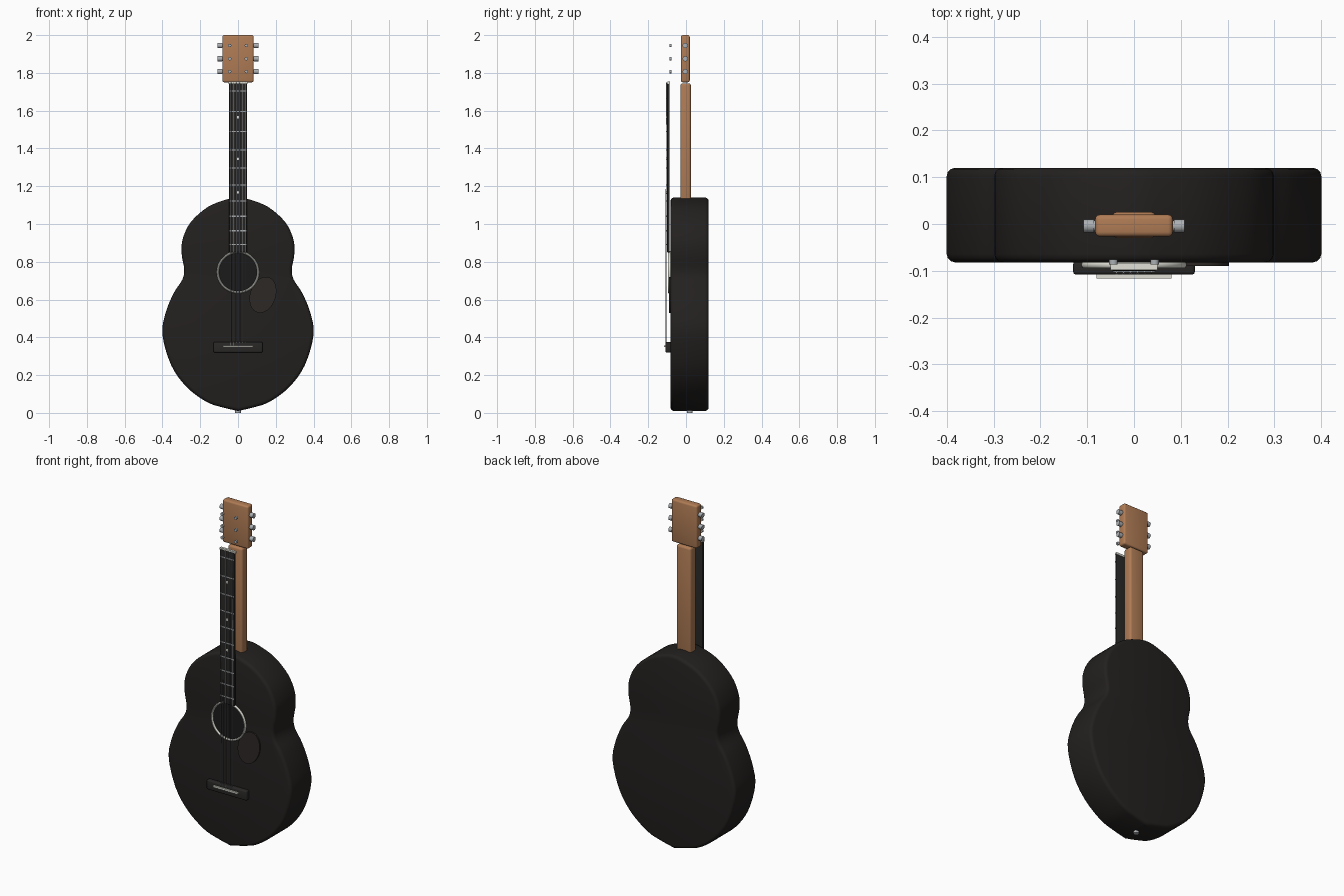
import bpy, bmesh, math
from mathutils import Vector, Matrix

if "Cube" in bpy.data.objects:
    bpy.data.objects.remove(bpy.data.objects["Cube"])


def mat(name, rgb):
    m = bpy.data.materials.new(name)
    m.diffuse_color = (*rgb, 1)
    m.use_nodes = True
    m.node_tree.nodes["Principled BSDF"].inputs["Base Color"].default_value = m.diffuse_color
    return m


BLACK = mat("black_lacquer", (0.017, 0.015, 0.014))
EBONY = mat("ebony", (0.022, 0.021, 0.020))
GUARD = mat("guard_brown", (0.025, 0.021, 0.019))
HOLE = mat("hole_dark", (0.012, 0.011, 0.011))
WOOD = mat("neck_wood", (0.43, 0.20, 0.09))
IVORY = mat("ivory", (0.75, 0.75, 0.68))
METAL = mat("metal", (0.42, 0.44, 0.46))
STEEL = mat("string_steel", (0.25, 0.25, 0.26))


def finish(name, bm, material, smooth=True):
    bmesh.ops.recalc_face_normals(bm, faces=bm.faces)
    me = bpy.data.meshes.new(name)
    bm.to_mesh(me)
    bm.free()
    ob = bpy.data.objects.new(name, me)
    bpy.context.collection.objects.link(ob)
    me.materials.append(material)
    if smooth:
        bpy.ops.object.select_all(action='DESELECT')
        ob.select_set(True)
        bpy.context.view_layer.objects.active = ob
        bpy.ops.object.shade_smooth_by_angle(angle=math.radians(35))
    return ob


def box(name, lo, hi, material, bevel=0.0):
    lo, hi = Vector(lo), Vector(hi)
    bm = bmesh.new()
    bmesh.ops.create_cube(bm, size=1, matrix=Matrix.Translation((lo + hi) / 2)
                          @ Matrix.Diagonal((*(hi - lo), 1)))
    if bevel:
        bmesh.ops.bevel(bm, geom=bm.edges[:], offset=bevel, segments=3,
                        profile=0.5, affect='EDGES')
    return finish(name, bm, material, bool(bevel))


def rod(name, a, b, r, material, segs=24):
    a, b = Vector(a), Vector(b)
    d = b - a
    bm = bmesh.new()
    bmesh.ops.create_cone(bm, cap_ends=True, segments=segs, radius1=r, radius2=r, depth=d.length,
                          matrix=Matrix.Translation((a + b) / 2)
                          @ d.to_track_quat('Z', 'Y').to_matrix().to_4x4())
    return finish(name, bm, material)


def spline(pts, steps):
    out = []
    for p0, p1, p2, p3 in zip(pts, pts[1:], pts[2:], pts[3:]):
        for i in range(steps):
            t = i / steps
            out.append(0.5 * (2 * p1 + (p2 - p0) * t + (2 * p0 - 5 * p1 + 4 * p2 - p3) * t * t
                              + (3 * p1 - p0 - 3 * p2 + p3) * t ** 3))
    return out + [pts[-2]]


# body: mirrored half outline, extruded and rounded at both rims
half = [(-0.08, -0.01), (0, 0.01), (0.085, 0.03), (0.17, 0.06), (0.275, 0.14), (0.355, 0.255),
        (0.40, 0.415), (0.383, 0.53), (0.34, 0.635), (0.295, 0.705), (0.285, 0.76), (0.298, 0.84),
        (0.293, 0.92), (0.25, 1.01), (0.16, 1.09), (0.06, 1.13), (0, 1.14), (-0.06, 1.13)]
right = spline([Vector(p) for p in half], 4)
outline = right + [Vector((-p.x, p.y)) for p in right[-2:0:-1]]
bm = bmesh.new()
front = bm.faces.new([bm.verts.new((p.x, -0.082, p.y)) for p in outline])
ext = bmesh.ops.extrude_face_region(bm, geom=[front], use_keep_orig=True)
bmesh.ops.translate(bm, vec=(0, 0.202, 0),
                    verts=[v for v in ext["geom"] if isinstance(v, bmesh.types.BMVert)])
rims = [e for e in bm.edges if abs(e.verts[0].co.y - e.verts[1].co.y) < 1e-4]
bmesh.ops.bevel(bm, geom=rims, offset=0.018, segments=3, profile=0.5,
                affect='EDGES', clamp_overlap=False)
finish("body", bm, BLACK)
rod("end_pin", (0, 0.02, 0), (0, 0.02, 0.03), 0.015, METAL)

# neck and headstock
box("neck", (-0.047, -0.03, 1.08), (0.047, 0.026, 1.745), WOOD, 0.012)
box("headstock", (-0.083, -0.027, 1.75), (0.083, 0.02, 2.0), WOOD, 0.01)

# fingerboard, nut, frets, position dots
box("fingerboard", (-0.047, -0.1, 0.85), (0.047, -0.087, 1.745), EBONY, 0.002)
box("nut", (-0.05, -0.098, 1.742), (0.05, -0.084, 1.754), IVORY)
z, step = 1.705, 0.11
for i in range(10):
    box(f"fret_{i + 1}", (-0.045, -0.103, z - 0.003), (0.045, -0.099, z + 0.003), METAL)
    z, step = z - step, step * 0.95
for i, z in enumerate((1.565, 1.345, 1.167)):
    rod(f"position_dot_{i + 1}", (0, -0.098, z), (0, -0.102, z), 0.007, IVORY, 16)

# soundhole and rosette ring
rod("soundhole", (0, -0.075, 0.745), (0, -0.084, 0.745), 0.105, HOLE, 48)
bm = bmesh.new()
prof = [bm.verts.new((0.107 + 0.006 * math.cos(a), -0.087 + 0.008 * math.sin(a), 0))
        for a in (k * math.tau / 10 for k in range(10))]
loop = [bm.edges.new((prof[i], prof[(i + 1) % 10])) for i in range(10)]
bmesh.ops.spin(bm, geom=loop, cent=(0, 0, 0), axis=(0, 1, 0), angle=math.tau, steps=48,
               use_merge=True)
bmesh.ops.remove_doubles(bm, verts=bm.verts, dist=1e-5)
bmesh.ops.translate(bm, vec=(0, 0, 0.745), verts=bm.verts)
finish("rosette", bm, IVORY)

# pickguard: tilted thin oval
bm = bmesh.new()
bmesh.ops.create_cone(bm, cap_ends=True, segments=40, radius1=1, radius2=1, depth=1,
                      matrix=Matrix.Translation((0.132, -0.085, 0.625))
                      @ Matrix.Rotation(math.radians(18), 4, 'Y')
                      @ Matrix.Diagonal((0.068, 0.01, 0.098, 1))
                      @ Matrix.Rotation(math.pi / 2, 4, 'X'))
finish("pickguard", bm, GUARD)

# bridge and saddle
box("bridge", (-0.13, -0.108, 0.32), (0.13, -0.08, 0.375), EBONY, 0.006)
box("saddle", (-0.08, -0.117, 0.348), (0.08, -0.105, 0.358), IVORY)

# strings
for i in range(6):
    x = -0.0375 + 0.015 * i
    rod(f"string_{i + 1}", (x, -0.106, 0.353), (x, -0.104, 1.748), 0.0024 - 0.0002 * i, STEEL, 8)

# tuners: post, shaft and button on each side
for s in (-1, 1):
    for i, z in enumerate((1.807, 1.875, 1.945)):
        tag = f"{'left' if s < 0 else 'right'}_{i + 1}"
        rod(f"tuner_post_{tag}", (s * 0.044, -0.076, z), (s * 0.044, -0.087, z), 0.009, METAL, 16)
        rod(f"tuner_shaft_{tag}", (s * 0.07, -0.004, z), (s * 0.09, -0.004, z), 0.011, METAL, 16)
        rod(f"tuner_button_{tag}", (s * 0.086, -0.004, z), (s * 0.108, -0.004, z), 0.014, METAL, 16)
